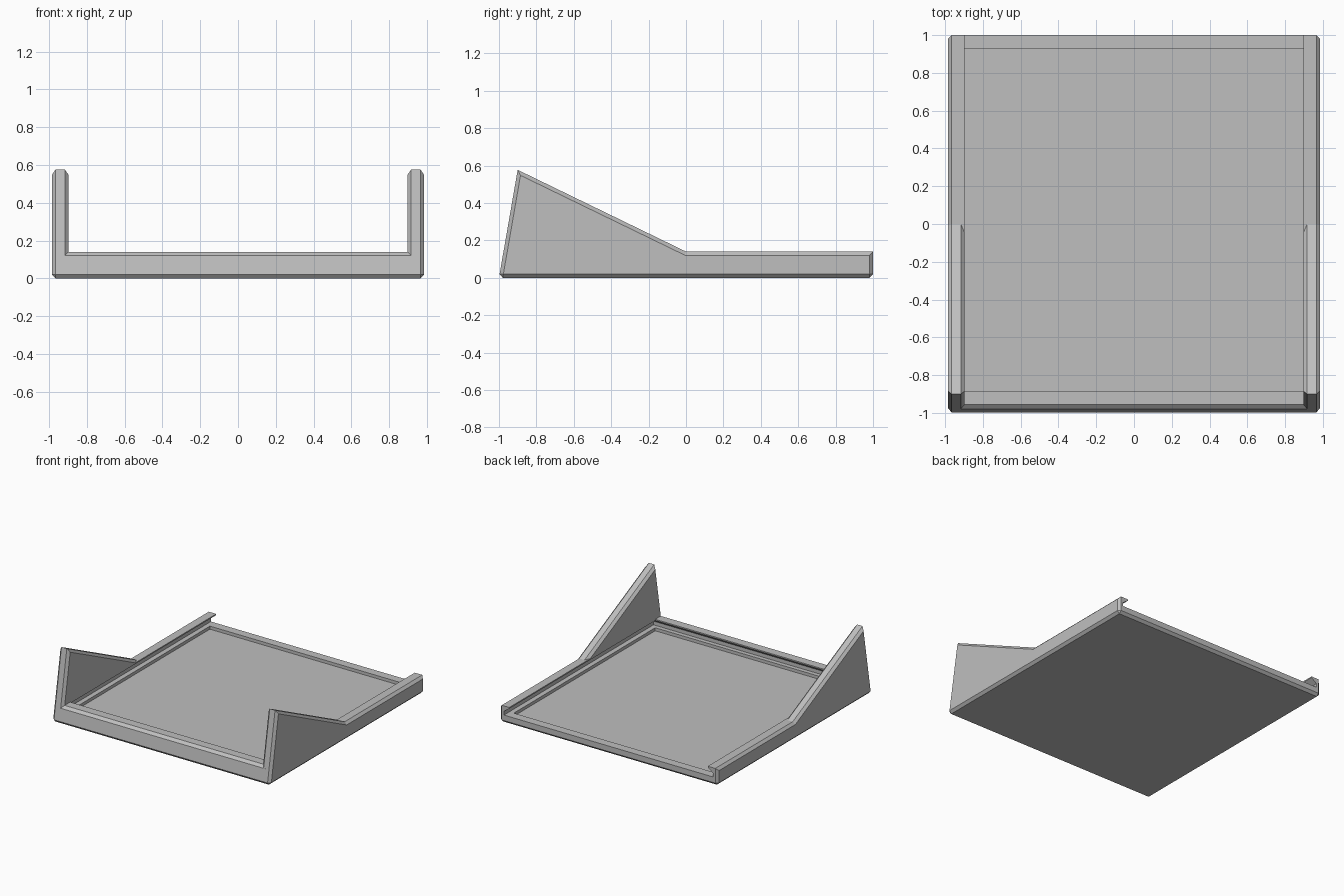
import bpy
import bmesh

if "Cube" in bpy.data.objects:
    bpy.data.objects.remove(bpy.data.objects["Cube"])

grey = bpy.data.materials.new("light_grey")
grey.use_nodes = True
colour = (0.52, 0.52, 0.52, 1)
grey.diffuse_color = colour
grey.node_tree.nodes["Principled BSDF"].inputs["Base Color"].default_value = colour

HALF_W, INNER, CHAMFER = 0.985, 0.897, 0.02
RAIL_TOP, LIP_Y = 0.14, -0.885


def finish(name, bm):
    bmesh.ops.recalc_face_normals(bm, faces=bm.faces)
    mesh = bpy.data.meshes.new(name)
    bm.to_mesh(mesh)
    bm.free()
    mesh.materials.append(grey)
    obj = bpy.data.objects.new(name, mesh)
    bpy.context.collection.objects.link(obj)
    return obj


def chamfered_prism(name, profile, x0, x1, front_top=False):
    """Extrude a (y, z) profile along x and chamfer the side and bottom edges."""
    bm = bmesh.new()
    face = bm.faces.new([bm.verts.new((x0, y, z)) for y, z in profile])
    ext = bmesh.ops.extrude_face_region(bm, geom=[face])
    moved = [v for v in ext["geom"] if isinstance(v, bmesh.types.BMVert)]
    bmesh.ops.translate(bm, verts=moved, vec=(x1 - x0, 0, 0))
    bmesh.ops.recalc_face_normals(bm, faces=bm.faces)

    def wanted(e):
        on_side = any(abs(f.normal.x) > 0.9 for f in e.link_faces)
        on_floor = all(v.co.z < 0.001 for v in e.verts)
        on_lip = front_top and all(v.co.y < 0 and v.co.z > 0.1 for v in e.verts)
        return on_side or on_floor or on_lip

    bmesh.ops.bevel(bm, geom=[e for e in bm.edges if wanted(e)], offset=CHAMFER,
                    segments=1, affect='EDGES', clamp_overlap=True)
    return finish(name, bm)


def layered_block(name, layers):
    """Stack of rectangles: (z, half width, front y, back y)."""
    bm = bmesh.new()
    rings = [[bm.verts.new((x, y, z)) for x, y in
              ((-w, f), (w, f), (w, b), (-w, b))] for z, w, f, b in layers]
    bm.faces.new(rings[0])
    bm.faces.new(rings[-1])
    for low, high in zip(rings, rings[1:]):
        for i in range(4):
            j = (i + 1) % 4
            bm.faces.new((low[i], low[j], high[j], high[i]))
    return finish(name, bm)


def combine(target, tool, operation):
    mod = target.modifiers.new(operation.lower(), 'BOOLEAN')
    mod.operation = operation
    mod.solver = 'EXACT'
    mod.object = tool
    bpy.context.view_layer.update()
    deps = bpy.context.evaluated_depsgraph_get()
    mesh = bpy.data.meshes.new_from_object(target.evaluated_get(deps))
    target.modifiers.clear()
    target.data = mesh
    bpy.data.objects.remove(tool)


# Low slab with a slanted front lip
slab = [(-1, 0), (-0.976, RAIL_TOP), (1, RAIL_TOP), (1, 0)]
tray = chamfered_prism("tray", slab, -HALF_W, HALF_W, front_top=True)

# Side walls rising into triangular wings at the front
wing = [(-1, 0), (-0.9, 0.577), (0, RAIL_TOP), (1, RAIL_TOP), (1, 0)]
for side in (-1, 1):
    wall = chamfered_prism("side_wall", wing, side * INNER, side * HALF_W)
    combine(tray, wall, 'UNION')

# Undercut slot, open at the back
slot = layered_block("slot_cutter", [
    (0.065, 0.945, LIP_Y - 0.045, 1.2),
    (0.095, 0.945, LIP_Y - 0.045, 1.2),
    (0.13, INNER, LIP_Y, 1.2),
    (0.16, INNER, LIP_Y, 1.2)])
combine(tray, slot, 'DIFFERENCE')

# Shallow recessed floor
recess = layered_block("recess_cutter", [
    (0.04, 0.905, -0.895, 0.93),
    (0.09, 0.905, -0.895, 0.93)])
combine(tray, recess, 'DIFFERENCE')

for poly in tray.data.polygons:
    poly.use_smooth = False
